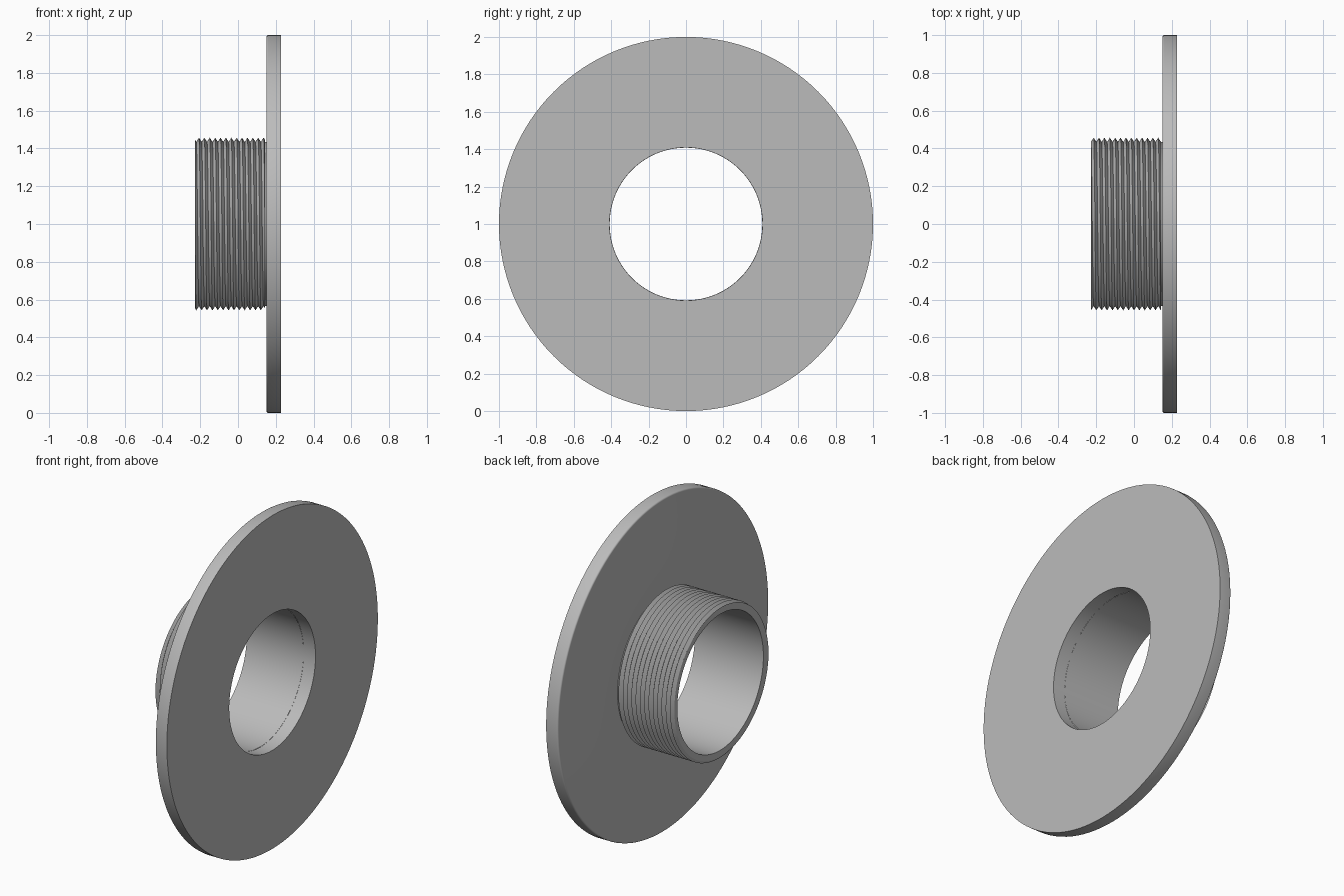
import bpy, bmesh, math

if "Cube" in bpy.data.objects:
    bpy.data.objects.remove(bpy.data.objects["Cube"])

SEG = 128
X_END, X_NECK, X_BACK, X_FACE = -0.228, 0.142, 0.15, 0.228
BORE, ROOT, CREST, PITCH = 0.408, 0.435, 0.457, 0.0285

grey = bpy.data.materials.new("plain grey")
grey.diffuse_color = (0.5, 0.5, 0.5, 1)
grey.use_nodes = True
grey.node_tree.nodes["Principled BSDF"].inputs["Base Color"].default_value = grey.diffuse_color


def sweep(name, section, closed):
    """Sweep section(angle) -> [(x, radius), ...] around the x axis."""
    bm = bmesh.new()
    rows = []
    for i in range(SEG + 1):
        a = 2 * math.pi * i / SEG
        rows.append([bm.verts.new((x, r * math.cos(a), 1 + r * math.sin(a)))
                     for x, r in section(a)])
    n = len(rows[0])
    for p, q in zip(rows, rows[1:]):
        for j in range(n if closed else n - 1):
            k = (j + 1) % n
            bm.faces.new((p[j], p[k], q[k], q[j]))
    bmesh.ops.remove_doubles(bm, verts=bm.verts, dist=1e-5)
    bmesh.ops.dissolve_degenerate(bm, edges=bm.edges, dist=1e-5)
    bmesh.ops.recalc_face_normals(bm, faces=bm.faces)
    mesh = bpy.data.meshes.new(name)
    bm.to_mesh(mesh)
    bm.free()
    mesh.materials.append(grey)
    ob = bpy.data.objects.new(name, mesh)
    bpy.context.collection.objects.link(ob)
    bpy.ops.object.select_all(action='DESELECT')
    ob.select_set(True)
    bpy.context.view_layer.objects.active = ob
    bpy.ops.object.shade_smooth_by_angle(angle=math.radians(30))


# Flange disc with a rounded rear rim
def flange_section(a):
    rim = [(X_BACK + 0.01 * (1 - math.sin(t)), 0.99 + 0.01 * math.cos(t))
           for t in (math.pi / 2 * k / 4 for k in range(5))]
    return [(X_FACE, BORE + 0.001), (X_FACE, 1.0)] + rim + [(X_BACK, BORE + 0.001)]


# Hollow spigot with a helical V thread, clipped flat at both ends
def spigot_section(a):
    turn = a / (2 * math.pi)
    steps = 2 * (int((X_NECK - X_END) / PITCH) + 3)
    pts = [(X_BACK, BORE), (X_END, BORE)]
    for j in range(steps):
        x = X_END + PITCH * (turn - 1 + j / 2)
        x = min(max(x, X_END), X_NECK)
        phase = ((x - X_END) / PITCH - turn) % 1.0
        pts.append((x, ROOT + (CREST - ROOT) * (1 - abs(2 * phase - 1))))
    return pts + [(X_NECK, ROOT), (X_BACK, ROOT)]


sweep("flange", flange_section, True)
sweep("threaded_spigot", spigot_section, False)
